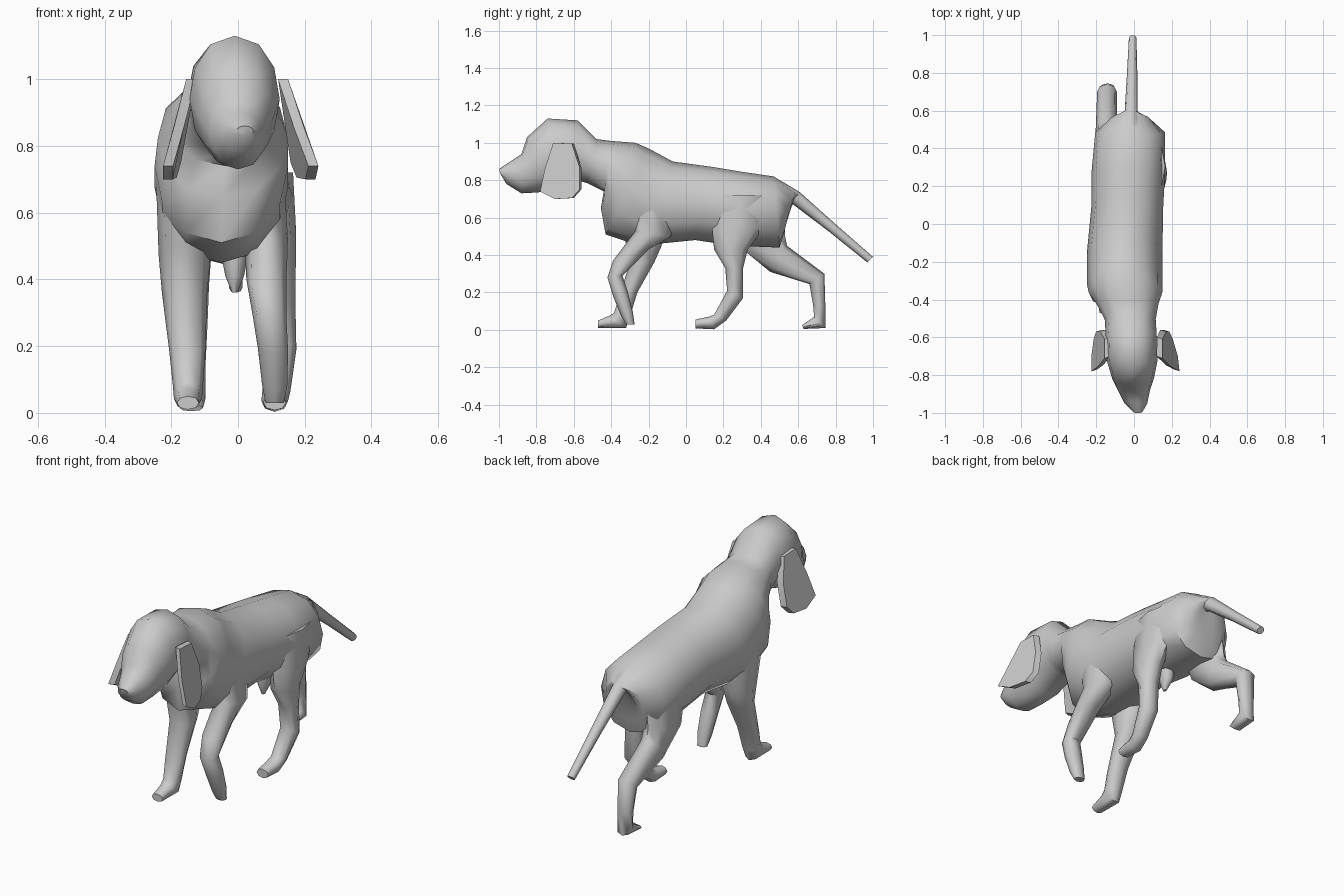
import bpy, bmesh, math
from mathutils import Vector


def finish(name, bm, angle=55):
    bmesh.ops.recalc_face_normals(bm, faces=bm.faces)
    me = bpy.data.meshes.new(name)
    bm.to_mesh(me)
    bm.free()
    ob = bpy.data.objects.new(name, me)
    bpy.context.collection.objects.link(ob)
    bpy.ops.object.select_all(action='DESELECT')
    ob.select_set(True)
    bpy.context.view_layer.objects.active = ob
    bpy.ops.object.shade_smooth_by_angle(angle=math.radians(angle))
    return ob


def loft(name, rings, sides=8, power=0.9):
    """Each ring: y,z of one edge, y,z of opposite edge, centre x, half width."""
    bm = bmesh.new()
    loops = []
    for y0, z0, y1, z1, cx, rx in rings:
        c = Vector((cx, (y0 + y1) / 2, (z0 + z1) / 2))
        h = Vector((0, (y0 - y1) / 2, (z0 - z1) / 2))
        loop = []
        for i in range(sides):
            t = 2 * math.pi * i / sides
            s = math.copysign(abs(math.sin(t)) ** power, math.sin(t))
            loop.append(bm.verts.new(c + h * math.cos(t) + Vector((rx * s, 0, 0))))
        loops.append(loop)
    for a, b in zip(loops, loops[1:]):
        for i in range(sides):
            j = (i + 1) % sides
            bm.faces.new((a[i], a[j], b[j], b[i]))
    bm.faces.new(loops[0])
    bm.faces.new(loops[-1])
    return finish(name, bm)


# Head, neck and torso in one skin
loft("body", [
    (-1.0, .86, -.99, .83, .02, .025),
    (-.94, .90, -.96, .78, .01, .06),
    (-.88, .94, -.88, .73, 0, .085),
    (-.85, 1.03, -.79, .735, -.005, .11),
    (-.74, 1.13, -.70, .75, -.01, .135),
    (-.58, 1.12, -.58, .80, -.015, .135),
    (-.48, 1.02, -.53, .785, -.02, .135),
    (-.40, 1.01, -.44, .74, -.035, .165),
    (-.27, 1.0, -.455, .65, -.045, .195),
    (-.20, .97, -.43, .51, -.05, .20),
    (-.07, .90, -.25, .45, -.05, .20),
    (.15, .87, .05, .48, -.035, .19),
    (.30, .845, .25, .45, -.03, .195),
    (.47, .82, .50, .44, -.02, .185),
    (.58, .75, .525, .52, -.02, .11),
    (.61, .73, .55, .68, -.015, .035),
], sides=12)

# Tail
loft("tail", [
    (.52, .79, .50, .68, -.02, .07),
    (.61, .735, .56, .68, -.015, .035),
    (.80, .565, .765, .525, -.01, .028),
    (1.0, .39, .97, .36, -.007, .02),
])

# Legs, caught mid stride
loft("front_leg_right", [
    (-.30, .70, -.06, .66, .08, .06),
    (-.27, .53, -.08, .50, .085, .065),
    (-.39, .37, -.20, .43, .085, .06),
    (-.42, .28, -.34, .29, .095, .05),
    (-.39, .18, -.31, .20, .105, .045),
    (-.345, .07, -.285, .10, .11, .038),
    (-.32, .03, -.275, .03, .11, .028),
])
loft("front_leg_left", [
    (-.38, .70, -.12, .66, -.16, .085),
    (-.33, .50, -.13, .45, -.16, .078),
    (-.30, .36, -.17, .36, -.16, .068),
    (-.36, .17, -.26, .20, -.152, .054),
    (-.385, .09, -.30, .07, -.15, .045),
    (-.41, .075, -.32, .01, -.15, .042),
    (-.47, .05, -.47, .01, -.15, .033),
])
loft("hind_leg_right", [
    (.16, .72, .45, .72, .095, .07),
    (.14, .54, .42, .55, .11, .064),
    (.15, .43, .33, .43, .113, .06),
    (.21, .33, .305, .33, .12, .052),
    (.22, .21, .305, .17, .125, .05),
    (.15, .08, .215, .05, .115, .042),
    (.12, .07, .15, .003, .11, .04),
    (.05, .055, .05, .008, .11, .034),
])
loft("hind_leg_left", [
    (.22, .65, .52, .70, -.13, .075),
    (.28, .45, .53, .50, -.145, .065),
    (.45, .31, .54, .45, -.145, .058),
    (.66, .245, .74, .30, -.143, .052),
    (.68, .13, .745, .13, -.14, .042),
    (.685, .07, .745, .01, -.14, .042),
    (.62, .025, .63, .005, -.14, .035),
])

# Small point under the belly
loft("belly_point", [
    (.20, .47, .29, .47, -.01, .04),
    (.20, .41, .28, .41, -.01, .028),
    (.22, .36, .24, .36, -.01, .008),
])


# Ears: hanging flaps given thickness
def ear(name, side, top_x, rear_x, front_x):
    outline = [(-.71, 1.0), (-.61, .995), (-.57, .87), (-.57, .75),
               (-.61, .705), (-.70, .70), (-.78, .74), (-.755, .86)]
    bm = bmesh.new()
    inner, outer = [], []
    for y, z in outline:
        drop = (1.0 - z) / .3
        front = min(1, max(0, (-.57 - y) / .21))
        x = top_x + drop * (rear_x + (front_x - rear_x) * front - top_x)
        inner.append(bm.verts.new((side * (x - .03), y + .01, z)))
        outer.append(bm.verts.new((side * x, y, z)))
    bm.faces.new(inner)
    bm.faces.new(outer[::-1])
    for i in range(8):
        j = (i + 1) % 8
        bm.faces.new((inner[i], outer[i], outer[j], inner[j]))
    return finish(name, bm, 40)


ear("ear_right", 1, .15, .195, .255)
ear("ear_left", -1, .155, .21, .235)
